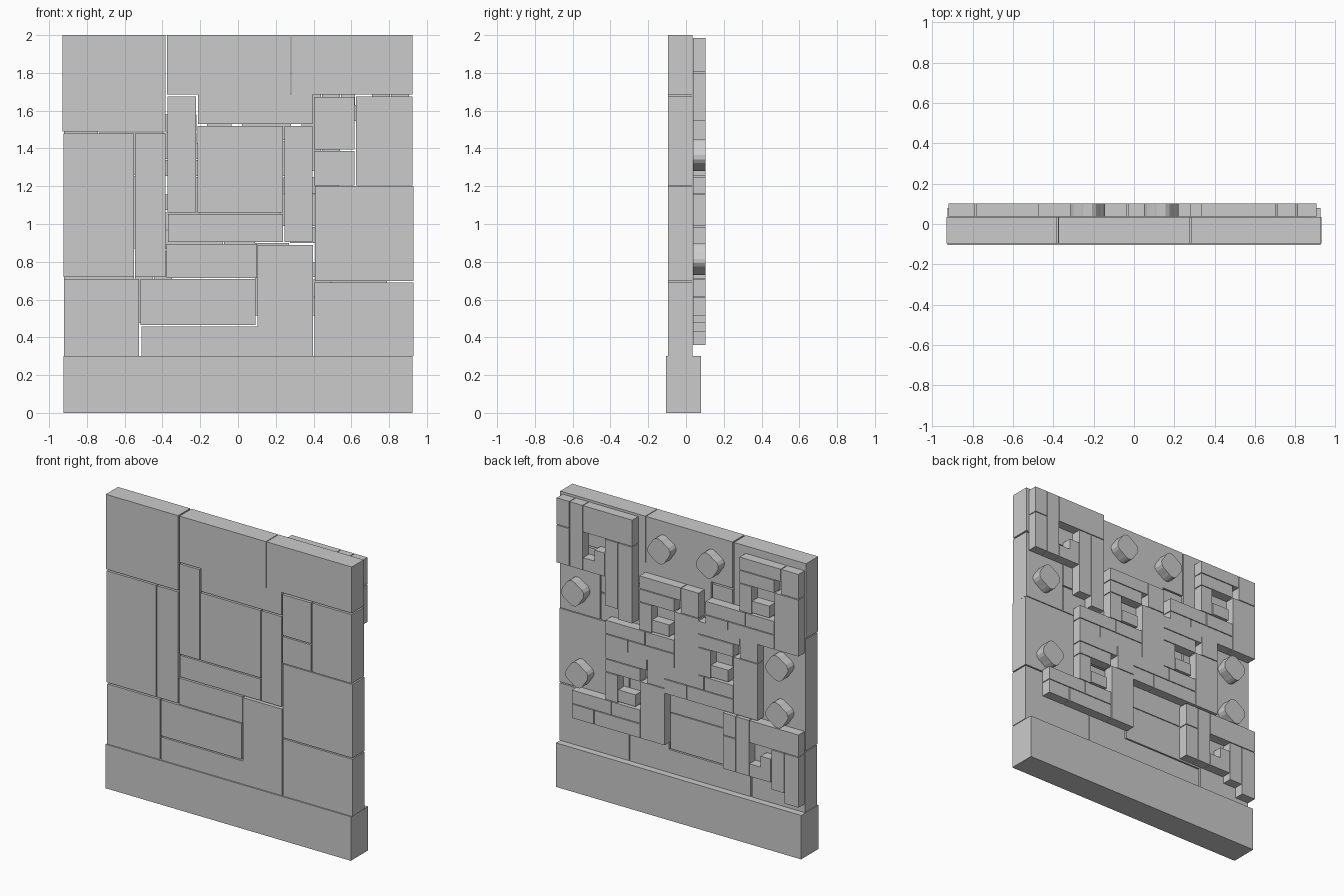
import bpy, bmesh, math

if "Cube" in bpy.data.objects:
    bpy.data.objects.remove(bpy.data.objects["Cube"])


def solid(name, boxes, y0, y1):
    """One object made of boxes given as (x0, x1, z0, z1)."""
    bm = bmesh.new()
    for x0, x1, z0, z1 in boxes:
        lo = [bm.verts.new(p) for p in ((x0, y0, z0), (x1, y0, z0), (x1, y0, z1), (x0, y0, z1))]
        f = bm.faces.new(lo)
        ext = bmesh.ops.extrude_face_region(bm, geom=[f])
        for v in ext["geom"]:
            if isinstance(v, bmesh.types.BMVert):
                v.co.y = y1
    bmesh.ops.recalc_face_normals(bm, faces=bm.faces)
    me = bpy.data.meshes.new(name)
    bm.to_mesh(me)
    bm.free()
    ob = bpy.data.objects.new(name, me)
    bpy.context.collection.objects.link(ob)
    return ob


# plinth along the bottom
solid("plinth", [(-.925, .925, 0, .3)], -.105, .08)

# large fitted wall stones with narrow open joints
stones = [
    (-.93, -.385, 1.49, 2), (-.375, .278, 1.685, 2), (.283, .925, 1.685, 2),
    (-.925, -.55, .72, 1.48), (-.544, -.385, .72, 1.48),
    (-.373, -.222, 1.06, 1.675), (-.212, .395, 1.53, 1.685),
    (-.215, .238, 1.06, 1.52), (.245, .395, .905, 1.52),
    (-.37, .238, .905, 1.052), (.403, .617, 1.395, 1.673),
    (.403, .617, 1.205, 1.387), (.625, .925, 1.205, 1.675),
    (.408, .93, .698, 1.2), (.405, .93, .3, .69),
    (-.92, -.523, .3, .71), (-.515, .092, .465, .71),
    (-.378, .1, .715, .895), (.104, .398, .455, .89),
    (-.512, .398, .3, .457),
]
for i, s in enumerate(stones):
    solid(f"wall_stone_{i + 1}", [s], -.096, .034)

Y0, Y1 = .036, .102

# stepped fret carvings on the back: w grows to +x, h grows upward
fret = [
    (0, .18, 0, .385),                              # upright
    (0, .13, .39, .56), (.135, .445, .475, .56),    # top bar
    (.185, .445, .385, .47),
    (.355, .445, .195, .38), (.22, .35, .205, .285),  # inner hook
    (.185, .40, .1, .19), (.405, .70, .1, .19),     # bottom courses
    (.185, .53, 0, .095), (.535, .70, 0, .095),
]
for i, (x, z) in enumerate([(-.165, 1.06), (-.92, 1.39), (-.61, .87), (.09, .515)]):
    solid(f"fret_carving_{i + 1}", [(x + a, x + b, z + c, z + d) for a, b, c, d in fret], Y0, Y1)


def corner_fret(name, x, top, bar, left, foot):
    """Corner carving: bar and left are depths below top, foot is the lowest z."""
    zb, zl = top - bar, top - left
    solid(name, [
        (x + .475, x + .57, zb, top), (x + .475, x + .57, zl, zb - .005),
        (x + .375, x + .47, zl, top),
        (x, x + .37, zb, top),
        (x, x + .105, foot, zb - .005), (x + .11, x + .205, foot + .07, zb - .005),
        (x + .21, x + .37, zl, zl + .085), (x + .21, x + .285, zl + .085, zl + .16),
    ], Y0, Y1)


corner_fret("corner_carving_upper", .335, 1.985, .18, .44, 1.28)
corner_fret("corner_carving_lower", -.92, .855, .15, .38, .36)


# lobed rosette studs
def stud(name, x, z):
    n = 24
    bm = bmesh.new()
    ring = []
    for k in range(n):
        t = 2 * math.pi * k / n
        r = .08 + .007 * math.cos(4 * t + math.pi / 4)
        ring.append(bm.verts.new((x + r * math.cos(t), Y0, z + r * math.sin(t))))
    ext = bmesh.ops.extrude_face_region(bm, geom=[bm.faces.new(ring)])
    for v in ext["geom"]:
        if isinstance(v, bmesh.types.BMVert):
            v.co.y = Y1
    bmesh.ops.recalc_face_normals(bm, faces=bm.faces)
    me = bpy.data.meshes.new(name)
    bm.to_mesh(me)
    bm.free()
    bpy.context.collection.objects.link(bpy.data.objects.new(name, me))


for i, (x, z) in enumerate([(.135, 1.825), (-.23, 1.825), (.785, 1.365),
                            (.755, .815), (-.755, 1.265), (-.755, .945)]):
    stud(f"stud_{i + 1}", x, z)
